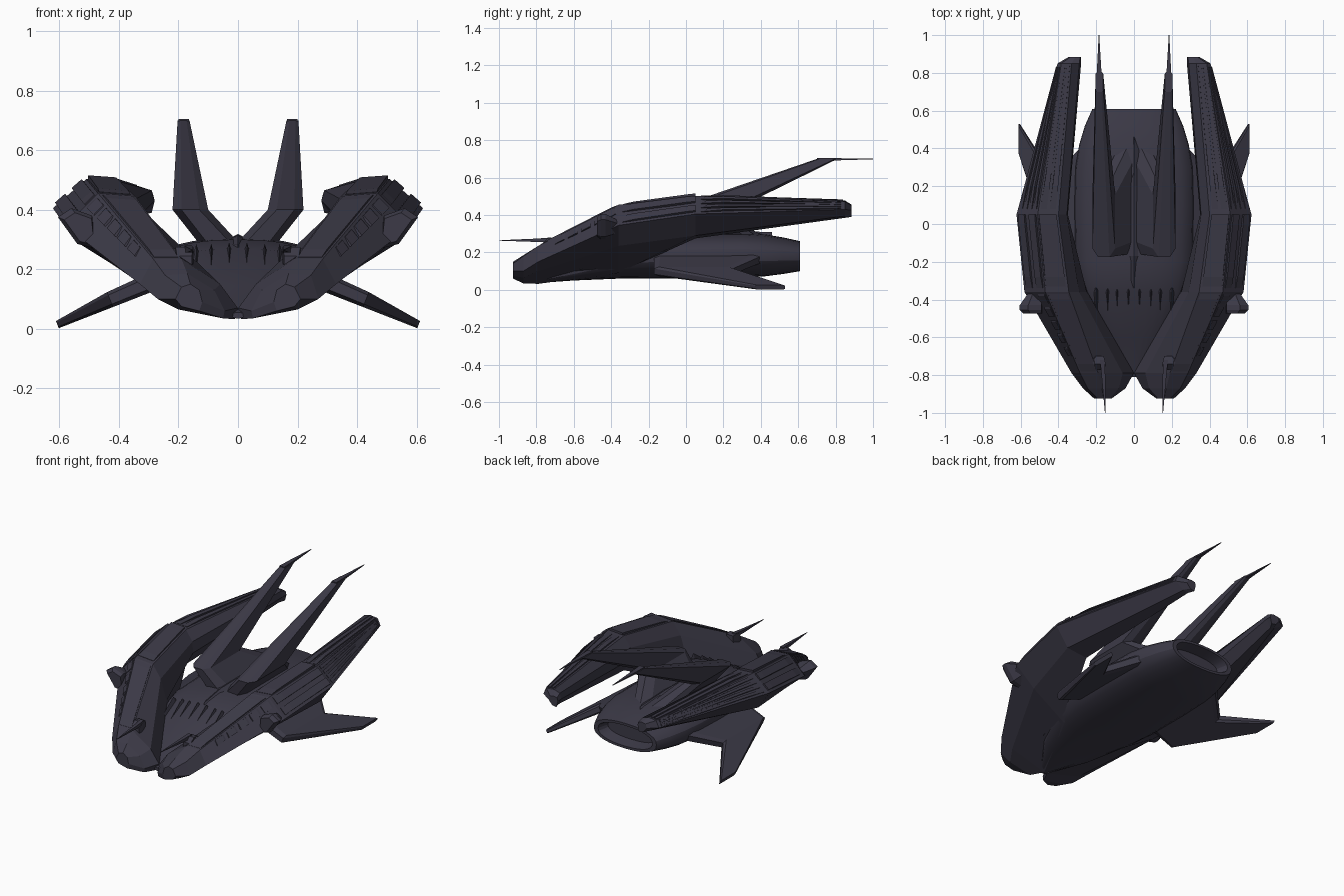
import bpy, bmesh, math
from mathutils import Vector

if "Cube" in bpy.data.objects:
    bpy.data.objects.remove(bpy.data.objects["Cube"])

mat = bpy.data.materials.new("dark_violet_grey")
mat.diffuse_color = (0.045, 0.042, 0.063, 1)
mat.use_nodes = True
mat.node_tree.nodes["Principled BSDF"].inputs["Base Color"].default_value = mat.diffuse_color


def loft(name, rings, mirror=True, smooth=False):
    """Skin a list of equal-length 3D rings and cap both ends."""
    bm = bmesh.new()
    vr = [[bm.verts.new(p) for p in r] for r in rings]
    n = len(vr[0])
    for a, b in zip(vr, vr[1:]):
        for i in range(n):
            bm.faces.new((a[i], a[(i + 1) % n], b[(i + 1) % n], b[i]))
    bm.faces.new(vr[0])
    bm.faces.new(vr[-1])
    bmesh.ops.remove_doubles(bm, verts=bm.verts, dist=1e-5)
    bmesh.ops.recalc_face_normals(bm, faces=bm.faces)
    me = bpy.data.meshes.new(name)
    bm.to_mesh(me)
    bm.free()
    me.materials.append(mat)
    ob = bpy.data.objects.new(name, me)
    bpy.context.collection.objects.link(ob)
    if mirror:
        ob.modifiers.new("mirror", 'MIRROR').use_mirror_merge = False
    if smooth:
        bpy.context.view_layer.objects.active = ob
        ob.select_set(True)
        bpy.ops.object.shade_smooth_by_angle(angle=math.radians(25))
        ob.select_set(False)
    return ob


def box_ring(x0, x1, z0, z1, y):
    return [(x0, y, z0), (x1, y, z0), (x1, y, z1), (x0, y, z1)]


# Central hull: rounded sections (y, half width, bottom, top), ending in a recessed nozzle
def hull_ring(y, w, zb, zt, n=28, e=2.3):
    zc, h, out = (zb + zt) / 2, (zt - zb) / 2, []
    for i in range(n):
        a = 2 * math.pi * i / n
        c, s = math.cos(a), math.sin(a)
        out.append((w * math.copysign(abs(c) ** (2 / e), c), y,
                    zc + h * math.copysign(abs(s) ** (2 / e), s)))
    return out


hull = [(-0.81, .02, .035, .055), (-0.6, .17, .05, .145), (-0.36, .28, .06, .27), (-0.2, .31, .06, .30),
        (0.1, .315, .063, .305), (0.3, .31, .067, .305), (0.42, .29, .072, .297), (0.52, .26, .085, .28),
        (0.61, .22, .10, .26), (0.61, .19, .115, .245), (0.54, .17, .13, .23)]
loft("central_hull", [hull_ring(*s) for s in hull], False, True)

# Side mandible: seven-sided sections, listed from bottom inner corner round the outside
mand = [
    (-0.925, (.13, .06), (.19, .075), (.21, .10), (.19, .14), (.16, .15), (.13, .13), (.12, .09)),
    (-0.87, (.05, .035), (.20, .065), (.27, .10), (.245, .18), (.17, .185), (.08, .13), (.045, .06)),
    (-0.79, (.01, .032), (.25, .10), (.33, .15), (.285, .235), (.19, .235), (.06, .15), (.001, .07)),
    (-0.36, (.22, .09), (.45, .235), (.58, .345), (.47, .455), (.345, .445), (.29, .37), (.25, .24)),
    (0.05, (.40, .275), (.54, .29), (.622, .405), (.51, .503), (.40, .495), (.355, .43), (.35, .36)),
    (0.85, (.31, .385), (.34, .395), (.405, .43), (.385, .472), (.33, .478), (.29, .465), (.28, .43)),
    (0.885, (.29, .39), (.32, .395), (.345, .425), (.335, .45), (.31, .455), (.285, .45), (.28, .43)),
]
loft("side_mandible", [[(x, s[0], z) for x, z in s[1:]] for s in mand])


def surf(y, k, t):
    """Point and outward normal on mandible side k at station y, fraction t across."""
    for a, b in zip(mand, mand[1:]):
        if a[0] <= y <= b[0]:
            f = (y - a[0]) / (b[0] - a[0])
            p = [Vector(a[1 + j]).lerp(Vector(b[1 + j]), f) for j in (k, k + 1)]
            d = (p[1] - p[0]).normalized()
            return p[0].lerp(p[1], t), Vector((d.y, -d.x))


def rib(name, k, t0, t1, ys, hs):
    rings = []
    for y, h in zip(ys, hs):
        (a, n), (b, _) = surf(y, k, t0), surf(y, k, t1)
        c = [a - n * .01, a + n * h, b + n * h, b - n * .01]
        rings.append([(p.x, y, p.y) for p in c])
    loft(name, rings)


# Long ribs on the rear and middle of the mandible
for i in range(4):
    t = 0.1 + i * 0.23
    rib("rear_rib", 2, t, t + 0.13, (0.08, 0.2, 0.83), (.004, .014, .006))
for i in range(2):
    rib("rear_top_rib", 3, .1 + i * .45, .4 + i * .45, (0.08, 0.2, 0.84), (.002, .010, .006))
for t in (.12, .62):
    rib("middle_plate", 2, t, t + 0.3, (-0.34, -0.28, 0.0, 0.05), (.003, .010, .012, .010))
rib("middle_top_plate", 3, .05, .9, (-0.33, -0.28, 0.0, 0.05), (.002, .008, .013, .013))
rib("front_top_plate", 3, .08, .92, (-0.78, -0.74, -0.40, -0.37), (.001, .006, .006, .002))
# Shallow teeth along the front outer slope
for i in range(5):
    y = -0.70 + i * 0.07
    rib("front_tooth", 2, .6, .92, (y, y + 0.04, y + 0.05), (.001, .005, .001))

# Side knob, tilted to follow the outer flank
knob = ((.48, .27), (.54, .285), (.605, .375), (.56, .405), (.49, .38))
loft("side_knob", [[(.5 + (x - .5) * s, y, .33 + (z - .33) * s) for x, z in knob]
                   for y, s in ((-.475, .8), (-.455, 1), (-.43, 1), (-.37, .6))])


# Upper fin: broad bent arm rising from the hull, then swept back to a narrow tip
def fin_ring(y0, y1, x0, x1, z, dz=0.0):
    d, i = (y1 - y0) * 0.12, (x1 - x0) * 0.25
    lo, hi = z - dz, z + dz
    return [(x0 + i, y0, hi), (x1 - i, y0, lo), (x1, y0 + d, lo), (x1, y1 - d, lo),
            (x1 - i * 1.2, y1, lo), (x0 + i * 1.2, y1, hi), (x0, y1 - d, hi), (x0, y0 + d, hi)]


loft("upper_fin", [fin_ring(-0.16, 0.40, .005, .12, .285, .012), fin_ring(-0.175, 0.20, .10, .22, .40, .0),
                   fin_ring(0.70, 0.81, .163, .203, .70)])
# Fin spike
loft("fin_spike", [box_ring(.165, .20, .692, .705, 0.70), box_ring(.172, .197, .692, .704, 0.80),
                   box_ring(.184, .187, .698, .701, 1.0)])

# Central crest between the fins
loft("central_crest", [[(-w, y, .27), (w, y, .27), (0, y, z)] for y, w, z in
                       ((-0.34, .004, .285), (-0.17, .065, .315), (0.2, .10, .318), (0.46, .004, .308))], False)

# Nose spines on the sloping front deck
for x, y0, zr in ((.03, -0.57, .29), (.09, -0.56, .285), (.14, -0.52, .285), (.20, -0.57, .28)):
    zf = .265 + (y0 + .36) * .52
    loft("nose_spine", [[(x - .002, y0, zf - .05), (x + .002, y0, zf - .05), (x, y0, zf - .02)],
                        [(x - .024, -.36, zr - .08), (x + .024, -.36, zr - .08), (x, -.36, zr)],
                        [(x - .024, -.34, zr - .08), (x + .024, -.34, zr - .08), (x, -.34, zr - .02)]])


# Lower wing: blunt-edged root, knee and swept tip
def wing_ring(x, y0, y1, z, t):
    m, u, s = (y1 - y0) * 0.06, t * .6, t * .4
    return [(x - s * .6, y0, z - u), (x + s * .6, y0, z + u), (x + s, y0 + m, z + t), (x + s, y1 - m, z + t),
            (x + s * .6, y1, z + u), (x - s * .6, y1, z - u), (x - s, y1 - m, z - t), (x - s, y0 + m, z - t)]


loft("lower_wing", [wing_ring(.26, -.17, .42, .17, .03), wing_ring(.43, -.17, .25, .098, .025),
                    wing_ring(.607, .37, .53, .014, .012)])

# Front gun: mount, hooked bracket and long barrel spike
loft("gun_mount", [box_ring(.155, .205, .20, .245, -0.77), box_ring(.15, .21, .22, .275, -0.74),
                   box_ring(.16, .205, .23, .27, -0.70)])
loft("gun_bracket", [box_ring(.20, .235, .225, .26, -0.745), box_ring(.20, .235, .235, .27, -0.71)])
loft("gun_barrel", [box_ring(.155, .18, .255, .28, -0.72), box_ring(.152, .172, .256, .274, -0.80),
                    box_ring(.152, .154, .263, .265, -1.0)])
